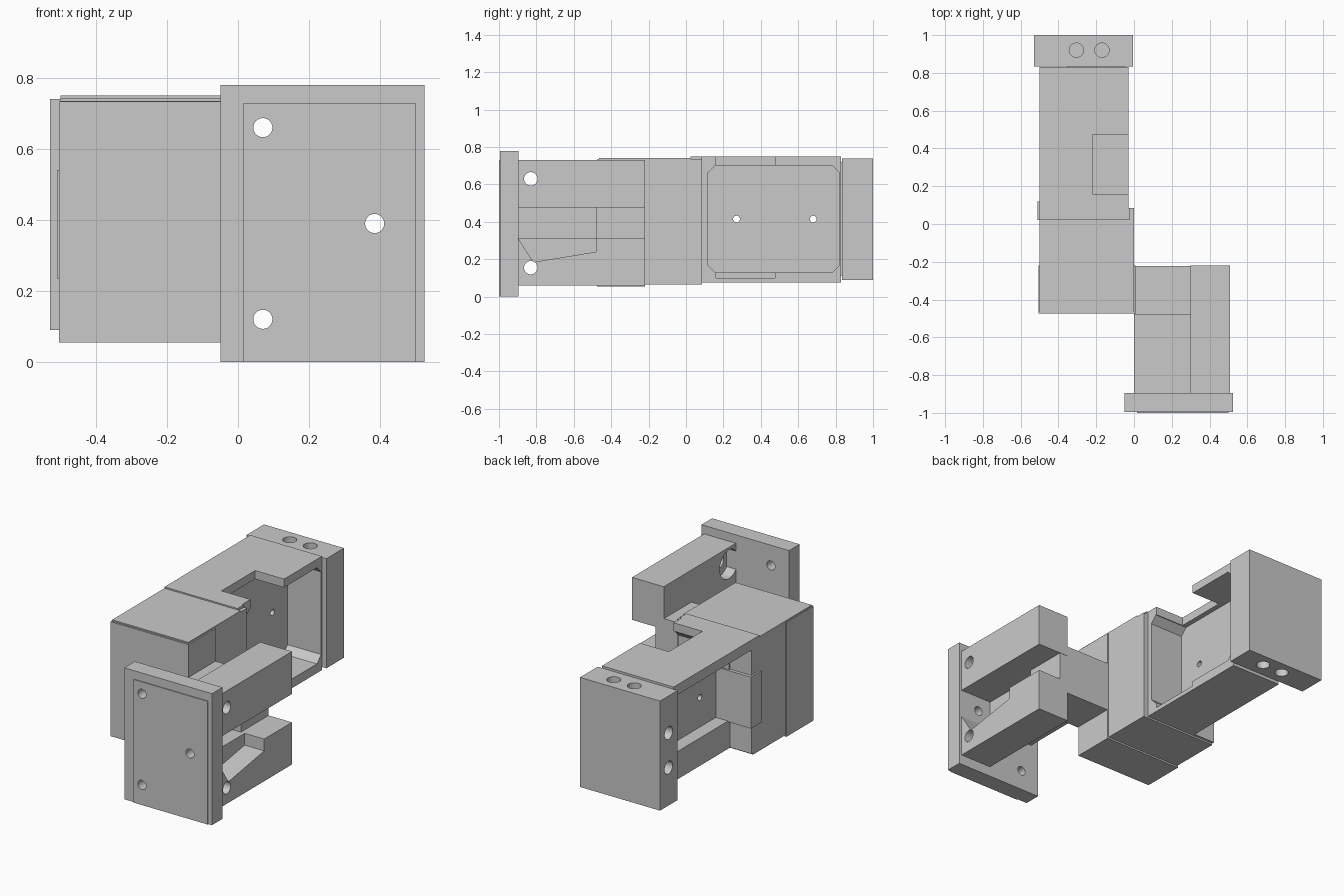
import bpy, bmesh, math
from mathutils import Vector

old = bpy.data.objects.get("Cube")
if old:
    bpy.data.objects.remove(old, do_unlink=True)

GREY = (0.59, 0.59, 0.59, 1)
mat = bpy.data.materials.new("machined grey")
mat.use_nodes = True
mat.diffuse_color = GREY
mat.node_tree.nodes["Principled BSDF"].inputs["Base Color"].default_value = GREY


def prism(name, axis, profile, lo, hi):
    """Extrude a profile along an axis; profile uses the other two axes in xyz order."""
    bm = bmesh.new()

    def place(p, d):
        v = list(p)
        v.insert("xyz".index(axis), d)
        return bm.verts.new(Vector(v))
    a = [place(p, lo) for p in profile]
    b = [place(p, hi) for p in profile]
    bm.faces.new(a)
    bm.faces.new(b[::-1])
    for i in range(len(a)):
        j = (i + 1) % len(a)
        bm.faces.new((a[i], b[i], b[j], a[j]))
    bmesh.ops.recalc_face_normals(bm, faces=bm.faces)
    mesh = bpy.data.meshes.new(name)
    bm.to_mesh(mesh)
    bm.free()
    mesh.materials.append(mat)
    ob = bpy.data.objects.new(name, mesh)
    bpy.context.collection.objects.link(ob)
    return ob


def box(name, x, y, z):
    return prism(name, "x", [(y[0], z[0]), (y[1], z[0]), (y[1], z[1]), (y[0], z[1])], *x)


def rod(axis, centre, r, lo, hi):
    turn = [math.tau * i / 24 for i in range(24)]
    ring = [(centre[0] + r * math.cos(t), centre[1] + r * math.sin(t)) for t in turn]
    return prism("cutter", axis, ring, lo, hi)


def cut(ob, *cutters):
    """Subtract the cutters, bake the result and drop the helpers."""
    for c in cutters:
        c.hide_render = True
        m = ob.modifiers.new("cut", "BOOLEAN")
        m.object, m.operation, m.solver = c, "DIFFERENCE", "EXACT"
    bpy.context.view_layer.update()
    deps = bpy.context.evaluated_depsgraph_get()
    baked = bpy.data.meshes.new_from_object(ob.evaluated_get(deps))
    ob.modifiers.clear()
    ob.data = baked
    for c in cutters:
        bpy.data.objects.remove(c, do_unlink=True)


# Front mounting plate with a thin raised pad, drilled in three places
SCREWS = [(0.07, 0.66), (0.07, 0.12), (0.385, 0.39)]
for part in (box("front_plate", (-0.05, 0.525), (-0.994, -0.895), (0, 0.78)),
             box("front_pad", (0.015, 0.5), (-1, -0.994), (0, 0.73))):
    cut(part, *[rod("y", s, 0.027, -1.1, -0.8) for s in SCREWS])

# Two arms behind the plate, each with a cross hole and a counterbore
for name, z, hole in (("upper_arm", (0.478, 0.73), 0.63), ("lower_arm", (0.06, 0.31), 0.155)):
    arm = box(name, (0.3, 0.508), (-0.895, -0.22), z)
    tools = [rod("x", (-0.83, hole), 0.036, 0.2, 0.6),
             rod("x", (-0.83, hole), 0.085, 0.2, 0.36)]
    if name == "lower_arm":
        notch = [(-0.9, 0.32), (-0.48, 0.32), (-0.48, 0.24), (-0.815, 0.185), (-0.89, 0.3)]
        tools.append(prism("cutter", "x", notch, 0.38, 0.6))
    cut(arm, *tools)

# Webs joining the arms to the main body
box("rear_web", (0, 0.355), (-0.48, -0.222), (0.24, 0.54))
box("front_web", (0, 0.3), (-0.895, -0.48), (0.31, 0.478))

# Main body with a slightly wider front sleeve, lid and side lug
box("main_body", (-0.5, 0), (-0.47, 0.085), (0.065, 0.735))
box("front_sleeve", (-0.505, 0.008), (-0.475, -0.22), (0.055, 0.734))
box("body_lid", (-0.5, 0), (-0.465, 0.025), (0.734, 0.742))
box("top_lip", (-0.5, -0.02), (0.025, 0.085), (0.735, 0.75))
box("side_lug", (-0.51, -0.28), (0.02, 0.12), (0.235, 0.54))

# Open frame: chamfered window on one side; on the other, a full top flange
# overhanging a shorter bottom rail, with a thin wall between
frame = box("open_frame", (-0.5, -0.03), (0.085, 0.83), (0.075, 0.75))
y0, y1, z0, z1, c = 0.115, 0.822, 0.13, 0.7, 0.04
window = [(y0 + c, z0), (y1 - c, z0), (y1, z0 + c), (y1, z1 - c),
          (y1 - c, z1), (y0 + c, z1), (y0, z1 - c), (y0, z0 + c)]
cut(frame,
    prism("cutter", "x", window, -0.25, 0.1),
    box("cutter", (-0.6, -0.36), (0.1, 0.9), (0, 0.69)),
    box("cutter", (-0.4, -0.28), (0.11, 0.815), (0.24, 0.685)),
    box("cutter", (-0.22, 0.1), (0.16, 0.475), (0.6, 0.9)),
    box("cutter", (-0.22, 0.1), (0.16, 0.475), (0.1, 0.2)),
    rod("x", (0.27, 0.415), 0.018, -0.4, -0.1),
    rod("x", (0.68, 0.415), 0.018, -0.4, -0.1))

# End block with blind holes on top, underneath and on the outer side
end = box("end_block", (-0.53, -0.005), (0.835, 1), (0.09, 0.74))
tools = []
for x in (-0.305, -0.17):
    tools.append(rod("z", (x, 0.92), 0.038, 0.64, 0.9))
    tools.append(rod("z", (x, 0.92), 0.038, -0.1, 0.19))
for z in (0.52, 0.315):
    tools.append(rod("x", (0.92, z), 0.038, -0.7, -0.43))
cut(end, *tools)
box("end_joint", (-0.355, -0.05), (0.828, 0.837), (0.11, 0.72))
